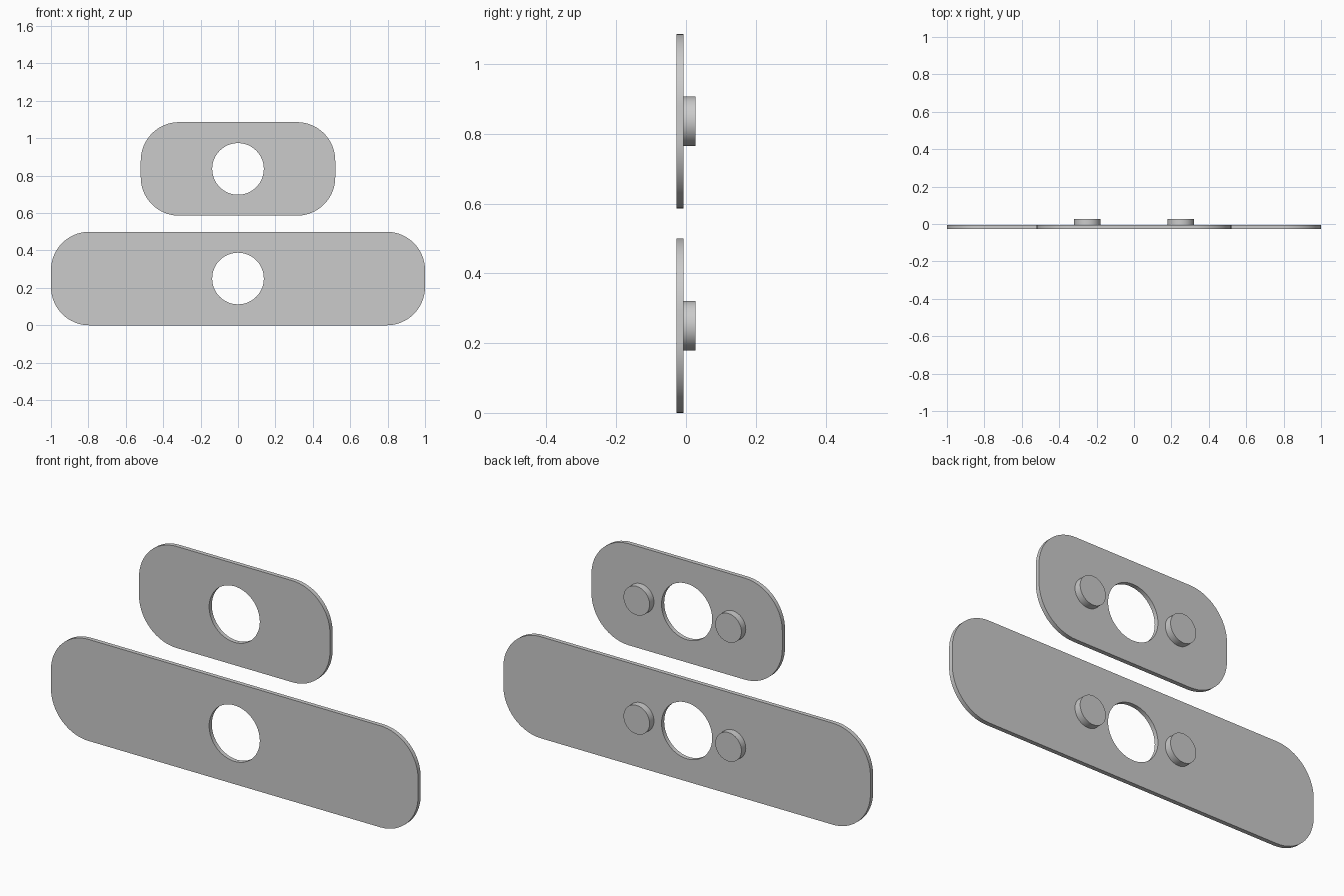
import bpy, bmesh
from math import pi, cos, sin, radians

cube = bpy.data.objects.get("Cube")
if cube:
    bpy.data.objects.remove(cube, do_unlink=True)

grey = bpy.data.materials.new("plain grey")
grey.use_nodes = True
colour = (0.6, 0.6, 0.6, 1)
grey.diffuse_color = colour
grey.node_tree.nodes["Principled BSDF"].inputs["Base Color"].default_value = colour

HEIGHT, CORNER, HOLE = 0.5, 0.205, 0.138
FRONT, PLATE_BACK, BACK = -0.0275, -0.0065, 0.0275
STUD_X, STUD_R = 0.25, 0.071


def arc(cx, cy, r, start, sweep, steps):
    return [(cx + r * cos(start + sweep * i / steps),
             cy + r * sin(start + sweep * i / steps)) for i in range(steps + 1)]


def rounded_outline(half_w, half_h, r):
    pts = []
    for k, (sx, sy) in enumerate([(1, 1), (-1, 1), (-1, -1), (1, -1)]):
        pts += arc(sx * (half_w - r), sy * (half_h - r), r, k * pi / 2, pi / 2, 16)
    return pts


def extruded_shape(name, outlines, x, z, y0, y1):
    """Fill closed outlines (inner ones become holes) and extrude along y."""
    curve = bpy.data.curves.new(name, "CURVE")
    curve.dimensions = "2D"
    curve.fill_mode = "BOTH"
    curve.extrude = (y1 - y0) / 2
    for pts in outlines:
        spline = curve.splines.new("POLY")
        spline.points.add(len(pts) - 1)
        for p, (u, v) in zip(spline.points, pts):
            p.co = (u, v, 0, 1)
        spline.use_cyclic_u = True
    obj = bpy.data.objects.new(name, curve)
    bpy.context.collection.objects.link(obj)
    obj.location = (x, (y0 + y1) / 2, z)
    obj.rotation_euler = (pi / 2, 0, 0)
    bpy.ops.object.select_all(action="DESELECT")
    obj.select_set(True)
    bpy.context.view_layer.objects.active = obj
    bpy.ops.object.convert(target="MESH")
    obj = bpy.context.view_layer.objects.active

    # Weld the caps to the walls
    bm = bmesh.new()
    bm.from_mesh(obj.data)
    bmesh.ops.remove_doubles(bm, verts=bm.verts, dist=0.0001)
    bmesh.ops.recalc_face_normals(bm, faces=bm.faces)
    bm.to_mesh(obj.data)
    bm.free()
    obj.data.materials.clear()
    obj.data.materials.append(grey)
    bpy.ops.object.shade_smooth_by_angle(angle=radians(30))
    return obj


def circle(r, steps):
    return arc(0, 0, r, 0, 2 * pi, steps)[:-1]


# Two plates, each with a central hole and a pair of studs on the back
for name, half_w, z in [("lower", 1.0, 0.25), ("upper", 0.52, 0.836)]:
    extruded_shape(name + "_plate",
                   [rounded_outline(half_w, HEIGHT / 2, CORNER), circle(HOLE, 64)],
                   0, z, FRONT, PLATE_BACK)
    for side, sign in [("left", 1), ("right", -1)]:
        extruded_shape(f"{name}_{side}_stud", [circle(STUD_R, 48)],
                       sign * STUD_X, z, PLATE_BACK, BACK)
